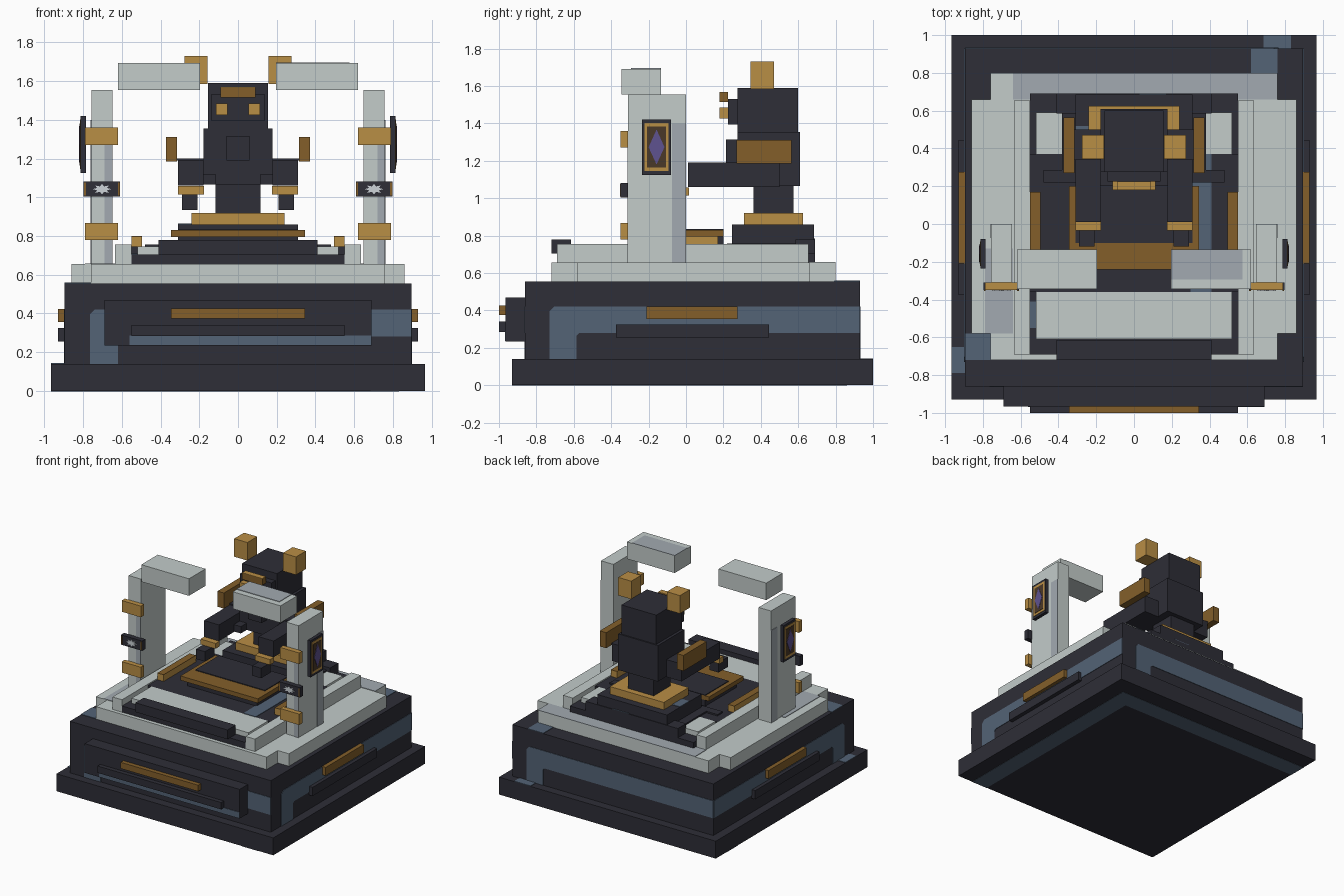
import bpy, bmesh, math
from mathutils import Vector

cube = bpy.data.objects.get("Cube")
if cube:
    bpy.data.objects.remove(cube)


def material(name, hexcode):
    srgb = [int(hexcode[i:i + 2], 16) / 255 for i in (0, 2, 4)]
    col = [c / 12.92 if c < 0.04045 else ((c + 0.055) / 1.055) ** 2.4 for c in srgb] + [1]
    m = bpy.data.materials.new(name)
    m.use_nodes = True
    m.diffuse_color = col
    m.node_tree.nodes["Principled BSDF"].inputs["Base Color"].default_value = col
    return m


DARK = material("charcoal", "2E2E37")
BLUE = material("slate blue", "536376")
STONE = material("pale stone", "C3CCCA")
GREY = material("grey stone", "A2AAB1")
GOLD = material("gold", "B98E45")
BRONZE = material("bronze", "835F2A")
BROWN = material("dark brown", "4A3828")
PURPLE = material("purple", "5E5290")
PALE = material("pale silver", "CDD3D8")


def finish(name, bm, mat):
    bmesh.ops.recalc_face_normals(bm, faces=bm.faces)
    me = bpy.data.meshes.new(name)
    bm.to_mesh(me)
    bm.free()
    me.materials.append(mat)
    ob = bpy.data.objects.new(name, me)
    bpy.context.collection.objects.link(ob)
    return ob


def box(name, mat, x, y, z):
    """Box from (min, max) ranges."""
    bm = bmesh.new()
    bmesh.ops.create_cube(bm, size=1)
    for v in bm.verts:
        v.co = Vector([r[0] if c < 0 else r[1] for c, r in zip(v.co, (x, y, z))])
    return finish(name, bm, mat)


def pair(name, mat, x, y, z):
    """The same box on both sides of x = 0."""
    box(name + "_left", mat, x, y, z)
    box(name + "_right", mat, (-x[1], -x[0]), y, z)


def prism(name, mat, outline, axis, depth):
    """Extrude a 2D outline along x (axis 0) or y (axis 1)."""
    bm = bmesh.new()
    pts = [(depth[0], a, b) if axis == 0 else (a, depth[0], b) for a, b in outline]
    face = bm.faces.new([bm.verts.new(p) for p in pts])
    ext = bmesh.ops.extrude_face_region(bm, geom=[face])
    move = Vector((0, 0, 0))
    move[axis] = depth[1] - depth[0]
    bmesh.ops.translate(bm, vec=move, verts=[g for g in ext["geom"] if isinstance(g, bmesh.types.BMVert)])
    return finish(name, bm, mat)


T = 0.004  # thickness of painted plates

# Base plinth and block
box("plinth", DARK, (-.965, .965), (-.93, 1), (0, .14))
box("base_block", DARK, (-.895, .895), (-.86, .93), (.14, .555))

# Blue angular bands on the block sides
L = [(-.765, .14), (-.62, .14), (-.62, .265), (-.605, .28), (.895, .28), (.895, .42),
     (-.74, .42), (-.765, .395)]
prism("front_band", BLUE, L, 1, (-.86 - T, -.86))
prism("back_band", BLUE, [(-a, b) for a, b in L], 1, (.93, .93 + T))
side = [(a + .035, b) for a, b in L]
prism("left_band", BLUE, side, 0, (.895, .895 + T))
prism("right_band", BLUE, side, 0, (-.895 - T, -.895))

# Blue bands on the upward ledges and underside
box("plinth_top_band_back", BLUE, (.685, .83), (.93, 1), (.14, .14 + T))
box("plinth_top_band_side", BLUE, (-.965, -.895), (-.79, -.65), (.14, .14 + T))
box("block_top_band_back", BLUE, (.62, .76), (.79, .93), (.555, .555 + T))
box("block_top_band_side", BLUE, (-.895, -.76), (-.72, -.58), (.555, .555 + T))
box("underside_band_side", BLUE, (.685, .83), (-.93, .86), (-T / 2, T / 2))
box("underside_band_back", BLUE, (-.965, .685), (.715, .86), (-T / 2, T / 2))

# Front panel and trim bars
box("front_panel", DARK, (-.69, .69), (-.965, -.86), (.235, .47))
box("front_panel_band", BLUE, (-.56, .69), (-.965 - T, -.965), (.237, .287))
box("front_bronze_bar", BRONZE, (-.345, .345), (-1, -.965), (.375, .425))
box("front_dark_bar", DARK, (-.55, .55), (-1, -.965), (.285, .34))
pair("side_bronze_bar", BRONZE, (.895, .928), (-.21, .275), (.355, .422))
pair("side_dark_bar", DARK, (.895, .928), (-.375, .445), (.255, .325))

# Notched stone terrace
N = [(.76, .80), (.76, .66), (.86, .66), (.86, -.58), (.76, -.58), (.76, -.72)]
bm = bmesh.new()
face = bm.faces.new([bm.verts.new((a, b, .555)) for a, b in N + [(-a, b) for a, b in reversed(N)]])
ext = bmesh.ops.extrude_face_region(bm, geom=[face])
bmesh.ops.translate(bm, vec=(0, 0, .1), verts=[g for g in ext["geom"] if isinstance(g, bmesh.types.BMVert)])
finish("stone_terrace", bm, STONE)
box("terrace_back_band", GREY, (-.64, .76), (.66, .80), (.655, .655 + T))
box("terrace_side_band", GREY, (-.79, -.64), (-.58, -.13), (.655, .655 + T))
pair("stone_rail", STONE, (.55, .635), (-.69, .655), (.655, .755))

# Sunken floor with stone slabs, dark platform and rails
box("floor", DARK, (-.55, .55), (-.69, .69), (.655, .705))
box("floor_band", BLUE, (-.55, -.52), (-.55, -.41), (.705, .705 + T))
box("front_slab", STONE, (-.52, .52), (-.61, -.36), (.705, .745))
box("back_slab", STONE, (-.52, .52), (.37, .59), (.705, .745))
box("platform", DARK, (-.55, .55), (-.36, .37), (.705, .745))
box("platform_band", BLUE, (.30, .41), (-.36, .37), (.745, .745 + T))
box("front_dark_rail", DARK, (-.41, .41), (-.72, -.615), (.705, .78))
box("back_dark_rail", DARK, (-.41, .41), (.585, .69), (.705, .78))
box("back_rail_band", BLUE, (.03, .17), (.62, .69), (.78, .78 + T))
box("rear_step", DARK, (-.48, .48), (.22, .285), (.745, .757))
box("centre_aisle", DARK, (-.38, .38), (.285, .59), (.70, .757))

# Gold strips and step before the pedestal
pair("gold_strip", GOLD, (.495, .55), (-.24, .17), (.745, .795))
pair("gold_strip_top", BRONZE, (.495, .55), (-.24, .17), (.795, .795 + T))
box("step_base", DARK, (-.31, .31), (-.2, .2), (.745, .795))
box("bronze_step", BRONZE, (-.345, .345), (-.24, .2), (.795, .83))
box("step_inlay", DARK, (-.31, .31), (-.1, .2), (.83, .836))

# Pedestal
box("pedestal", DARK, (-.31, .31), (.245, .685), (.745, .86))
box("pedestal_band", BLUE, (-.31, -.24), (.4, .52), (.86, .86 + T))
box("pedestal_gold_plate", GOLD, (-.24, .24), (.31, .625), (.86, .92))

# Figure
box("waist", DARK, (-.115, .115), (.36, .575), (.92, 1.07))
box("torso", DARK, (-.177, .177), (.275, .61), (1.065, 1.355))
box("chest_plate", DARK, (-.06, .06), (.215, .275), (1.19, 1.315))
pair("arm", DARK, (.177, .31), (.01, .5), (1.06, 1.19))
pair("forearm_inner", DARK, (.115, .18), (.2, .3), (1.065, 1.12))
pair("wrist_plate", GOLD, (.175, .31), (-.035, .015), (1.015, 1.058))
pair("hand", DARK, (.21, .29), (-.12, .0), (.935, 1.015))
pair("shoulder_guard", BRONZE, (.315, .372), (.27, .565), (1.185, 1.31))
pair("shoulder_joint", DARK, (.177, .315), (.34, .5), (1.19, 1.2))
box("head", DARK, (-.155, .155), (.275, .6), (1.355, 1.59))
box("face_plate", DARK, (-.14, .14), (.225, .275), (1.395, 1.53))
box("brow", BRONZE, (-.09, .09), (.18, .225), (1.515, 1.565))
box("brow_top", GOLD, (-.09, .09), (.18, .225), (1.565, 1.565 + T))
pair("eye", GOLD, (.055, .113), (.18, .225), (1.425, 1.485))
pair("horn", GOLD, (.158, .275), (.345, .47), (1.585, 1.73))

# Stone columns with beams
pair("column", STONE, (.647, .757), (-.31, 0), (.655, 1.555))
pair("beam", STONE, (.195, .62), (-.345, -.135), (1.555, 1.692))
box("beam_band", GREY, (.195, .575), (-.295, -.135), (1.692, 1.692 + T))
for s in (-1, 1):
    xs = sorted((s * .757, s * (.757 + T)))
    box("column_side_band", GREY, xs, (-.075, 0), (.655, 1.4))
    fx = (-.69, -.647) if s < 0 else (.72, .757)
    box("column_front_band", GREY, fx, (-.31 - T, -.31), (.655, 1.33))

# Column bands and emblem blocks
pair("upper_gold_band", GOLD, (.62, .79), (-.35, -.31), (1.27, 1.36))
pair("lower_gold_band", GOLD, (.62, .79), (-.35, -.31), (.78, .868))
pair("emblem_block", DARK, (.608, .797), (-.35, -.31), (1.003, 1.082))
pair("emblem_edge_outer", BRONZE, (.785, .795), (-.35 - T, -.35), (1.01, 1.075))
pair("emblem_edge_inner", BRONZE, (.61, .62), (-.35 - T, -.35), (1.01, 1.075))
for s in (-1, 1):
    star = []
    for i in range(16):
        a, r = i * math.pi / 8, 1 if i % 2 == 0 else .55
        star.append((s * .702 + .05 * r * math.cos(a), 1.042 + .027 * r * math.sin(a)))
    prism("emblem_star", PALE, star, 1, (-.35 - T, -.35))

# Framed plaques outside the columns
pair("plaque", DARK, (.785, .812), (-.235, -.08), (1.125, 1.42))
pair("plaque_gold_frame", GOLD, (.812, .815), (-.222, -.093), (1.145, 1.402))
pair("plaque_field", BROWN, (.815, .8175), (-.208, -.107), (1.165, 1.382))
gem = [(-.1575, 1.18), (-.115, 1.273), (-.1575, 1.367), (-.2, 1.273)]
for s in (-1, 1):
    prism("plaque_gem", PURPLE, gem, 0, (s * .8175, s * .82))
